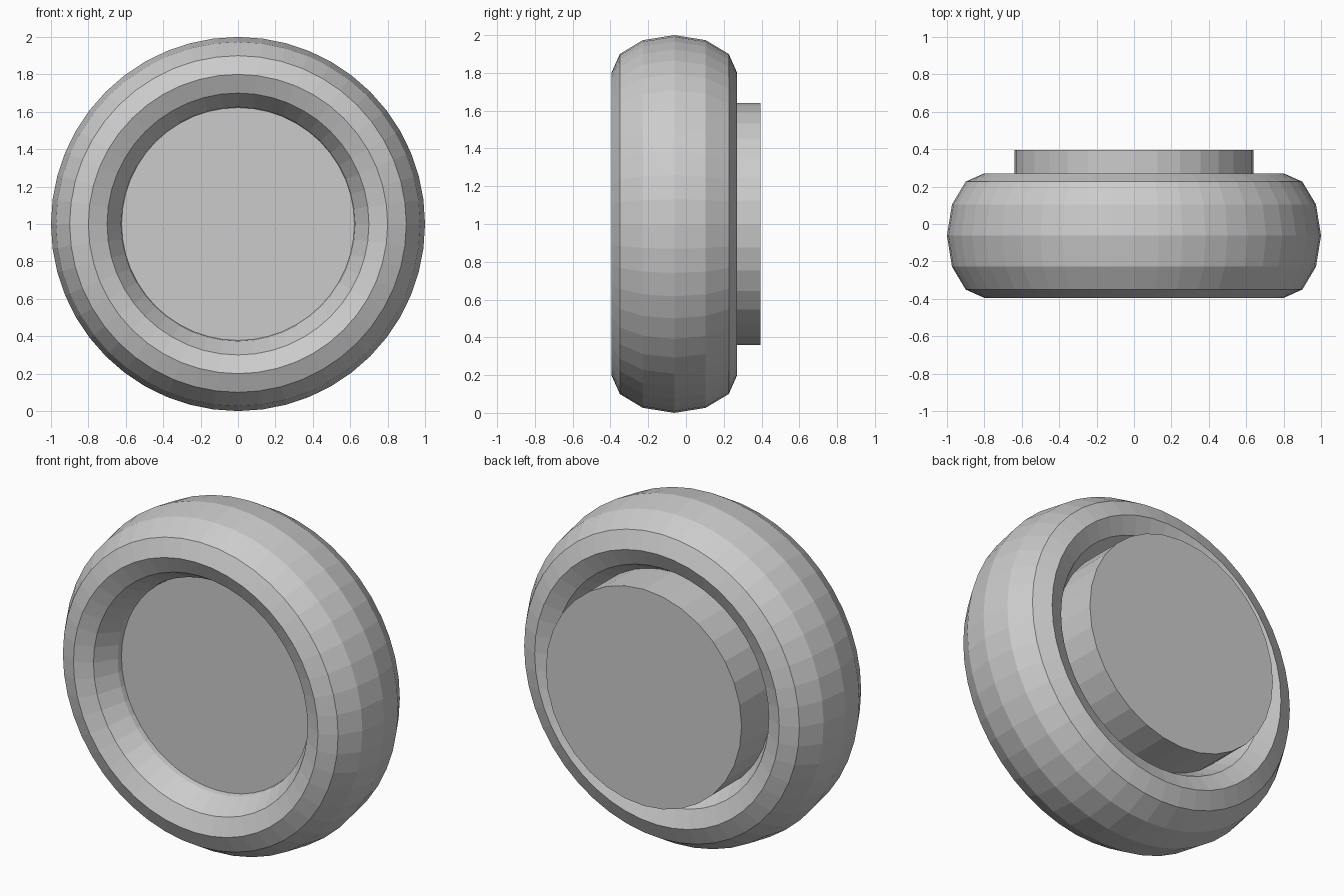
import bpy
from math import pi

if "Cube" in bpy.data.objects:
    bpy.data.objects.remove(bpy.data.objects["Cube"])

# Tyre-like ring: a 48 x 12 torus with its axis along y, stretched in width
bpy.ops.mesh.primitive_torus_add(
    major_segments=48, minor_segments=12, major_radius=0.8, minor_radius=0.2,
    location=(0, -0.062, 1), rotation=(pi / 2, 0, 0))
ring = bpy.context.object
ring.name = "outer_ring"
ring.scale = (1, 1, 0.333 / 0.2)

# Solid hub: recessed at the front, protruding at the back
front, back = -0.2, 0.395
bpy.ops.mesh.primitive_cylinder_add(
    vertices=32, radius=0.64, depth=back - front,
    location=(0, (front + back) / 2, 1), rotation=(pi / 2, 0, 0))
hub = bpy.context.object
hub.name = "hub"

# Flat faces, applied transforms
for part in (ring, hub):
    bpy.ops.object.select_all(action='DESELECT')
    part.select_set(True)
    bpy.context.view_layer.objects.active = part
    bpy.ops.object.transform_apply(location=False, rotation=True, scale=True)
    bpy.ops.object.shade_flat()
